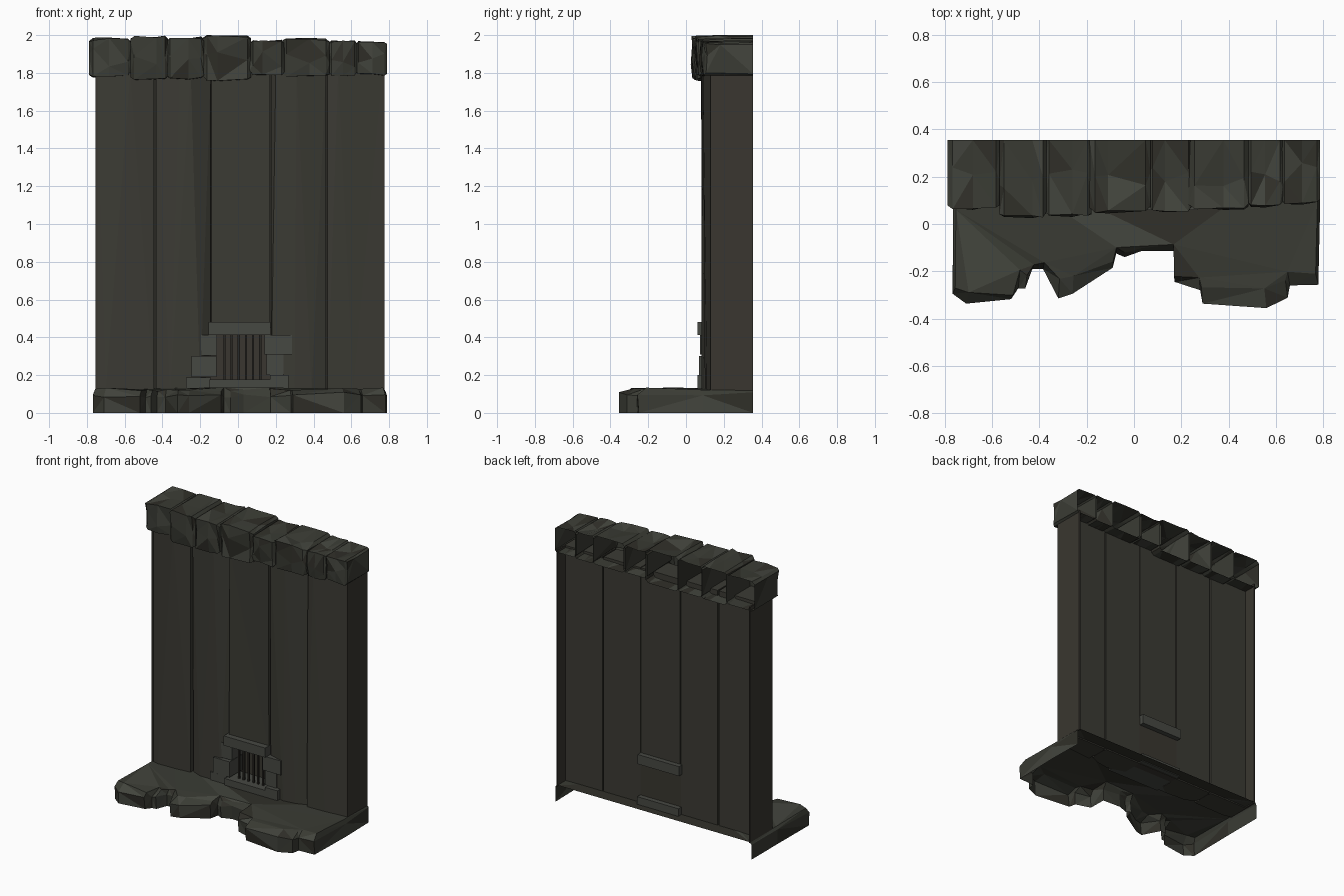
import bpy, bmesh, random

if "Cube" in bpy.data.objects:
    bpy.data.objects.remove(bpy.data.objects["Cube"])

random.seed(11)


def material(name, r, g, b):
    m = bpy.data.materials.new(name)
    m.diffuse_color = (r, g, b, 1)
    m.use_nodes = True
    m.node_tree.nodes["Principled BSDF"].inputs["Base Color"].default_value = m.diffuse_color
    return m


ROCK = [material("dark_rock", 0.042, 0.044, 0.034), material("light_rock", 0.056, 0.059, 0.047),
        material("shadow_rock", 0.030, 0.029, 0.022)]
PLAIN = [material("dark_panel", 0.044, 0.043, 0.034)]
BROWN = [material("brown_panel", 0.041, 0.037, 0.029)]
TRIM = [material("grey_trim", 0.062, 0.065, 0.055)]
DARK = [material("dark_bars", 0.022, 0.020, 0.016)]


def loft(name, rings, mats, start=True, end=True, closed=True):
    """Skin equal-length rings, optionally capped, into flat triangles."""
    bm = bmesh.new()
    vs = [[bm.verts.new(p) for p in ring] for ring in rings]
    n = len(rings[0])
    for a, b in zip(vs, vs[1:]):
        for i in range(n if closed else n - 1):
            j = (i + 1) % n
            bm.faces.new((a[i], a[j], b[j], b[i]))
    if start:
        bm.faces.new(vs[0][::-1])
    if end:
        bm.faces.new(vs[-1])
    bmesh.ops.recalc_face_normals(bm, faces=bm.faces[:])
    bmesh.ops.triangulate(bm, faces=bm.faces[:])
    me = bpy.data.meshes.new(name)
    for m in mats:
        me.materials.append(m)
    if len(mats) > 1:
        for f in bm.faces:
            f.material_index = random.choice([0, 0, 0, 1, 2])
    bm.to_mesh(me)
    bm.free()
    ob = bpy.data.objects.new(name, me)
    bpy.context.collection.objects.link(ob)
    return ob


def prism(name, low, high, z0, z1, mats):
    return loft(name, [[(x, y, z0) for x, y in low], [(x, y, z1) for x, y in high]], mats)


def box(name, x0, x1, y0, y1, z0, z1, mats):
    r = [(x0, y0), (x1, y0), (x1, y1), (x0, y1)]
    return prism(name, r, r, z0, z1, mats)


# Wall panels: each has a slightly twisted front between bottom and top
BACK = 0.265


def panel(name, bottom, top, z0):
    def ring(front):
        return front + [(front[-1][0], BACK), (front[0][0], BACK)]
    prism(name, ring(bottom), ring(top), z0, 1.80, PLAIN)


panel("wall_panel_1", [(-.75, .11), (-.70, .095), (-.445, .10)],
      [(-.75, .11), (-.57, .082), (-.445, .10)], .115)
panel("wall_panel_2", [(-.435, .12), (-.36, .085), (-.20, .085), (-.145, .125)],
      [(-.435, .11), (-.31, .10), (-.25, .08), (-.145, .13)], .115)
panel("wall_panel_3", [(-.14, .10), (.17, .105)], [(-.14, .105), (.17, .10)], .45)
panel("wall_panel_4", [(.175, .12), (.30, .082), (.39, .095), (.465, .125)],
      [(.175, .115), (.20, .082), (.31, .085), (.465, .125)], .115)
panel("wall_panel_5", [(.475, .10), (.61, .11), (.765, .13)],
      [(.475, .11), (.53, .09), (.765, .13)], .115)
box("opening_back", -.145, .175, .21, BACK, .115, .47, BROWN)

# Dark strips closing the seams between panels
for x, z0 in [(-.44, .115), (-.1425, .45), (.1725, .45), (.47, .115)]:
    box("seam_strip", x - .006, x + .006, .15, .25, z0, 1.79, DARK)

# Side returns
box("left_side", -.755, -.745, .105, .355, .115, 1.80, BROWN)
box("right_side", .765, .775, .13, .355, .115, 1.80, BROWN)


# Cornice stones, hollow and open at the back, with chipped faces
def stone(x0, x1, z0, z1, yf):
    def r(a, b):
        return random.uniform(a, b)
    rings = []
    for k, t in enumerate([0, .1, .5 + r(-.2, .2), .92, 1]):
        x = x0 + (x1 - x0) * t
        edge = k in (0, 4)
        i = r(.008, .02) if edge else 0
        dent = r(0, .025)
        rings.append([(x, .355, z1 - i - r(0, .012)),
                      (x, r(.15, .26), z1 - i - (r(.01, .04) if k == 2 else r(0, .012))),
                      (x, yf + i + r(.002, .015), z1 - i - r(0, .015)),
                      (x, yf + i + (dent if k != 2 else 0), (z0 + z1) / 2 + r(-.05, .05)),
                      (x, yf + i + r(.004, .022), z0 + i + r(0, .012)),
                      (x, .355, z0 + i)])
    loft("cornice_stone", rings, ROCK, closed=False)


for s in [(-.79, -.565, 1.775, 1.987, .06), (-.57, -.37, 1.762, 1.998, .025),
          (-.38, -.18, 1.765, 1.993, .03), (-.19, .07, 1.757, 2.003, .045),
          (.06, .245, 1.785, 1.978, .05), (.23, .485, 1.778, 1.985, .06),
          (.48, .63, 1.78, 1.978, .07), (.62, .788, 1.785, 1.968, .082)]:
    stone(*s)

# Rocky base, open underneath and at the back
front = [(-.765, .06), (-.768, -.295), (-.71, -.337), (-.52, -.318), (-.49, -.272),
         (-.46, -.272), (-.43, -.19), (-.385, -.19), (-.32, -.315), (-.26, -.295),
         (-.09, -.185), (-.075, -.125), (-.04, -.14), (.03, -.115), (.17, -.115),
         (.172, -.245), (.28, -.28), (.29, -.337), (.56, -.356), (.65, -.312),
         (.66, -.26), (.78, -.257), (.788, .09)]
outline = [(-.765, .355)] + front + [(.783, .355)]
low, mid, top = [], [], []
for x, y in outline:
    inner = y < 0
    depth = .09 if y < -.25 else .03
    low.append((x, y + (random.uniform(0, .015) if inner else 0), 0))
    mid.append((x, y, .10 + random.uniform(-.02, .012)))
    top.append((x * .985, y + (random.uniform(.012, depth) if inner else 0),
                .122 + (random.uniform(-.008, .014) if inner else 0)))
loft("rock_base", [low, mid, top], ROCK, start=False, closed=False)

# Grate surround: lintel and sill run right through the wall
box("lintel", -.155, .172, .06, .30, .412, .48, TRIM)
box("sill", -.15, .175, .06, .30, .118, .178, TRIM)
for x0, x1, z0, z1, y in [(-.21, -.112, .305, .412, .09), (-.245, -.115, .19, .30, .07),
                          (-.275, -.145, .118, .187, .075), (.14, .285, .31, .412, .075),
                          (.15, .24, .20, .31, .09), (.17, .268, .118, .20, .06)]:
    box("surround_block", x0, x1, y, .22, z0, z1, TRIM)

# Grate bars
for i in range(6):
    x = -.072 + i * .038
    box("grate_bar", x - .006, x + .006, .11, .122, .17, .42, DARK)
